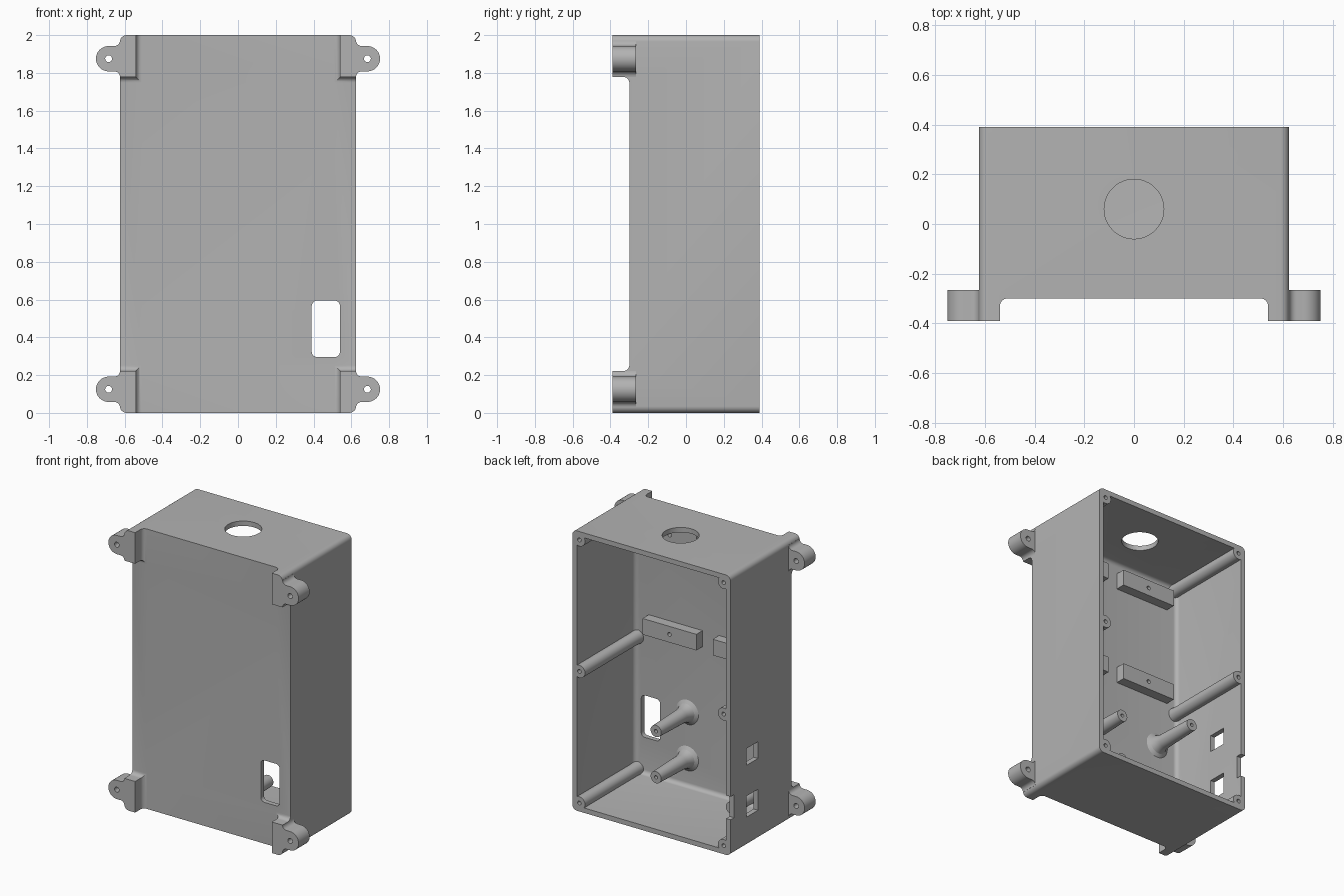
import bpy, bmesh, math
from mathutils import Matrix, Vector

if "Cube" in bpy.data.objects:
    bpy.data.objects.remove(bpy.data.objects["Cube"], do_unlink=True)

GREY = (0.45, 0.45, 0.45, 1)
grey = bpy.data.materials.new("plain_grey")
grey.use_nodes = True
grey.diffuse_color = GREY
grey.node_tree.nodes["Principled BSDF"].inputs["Base Color"].default_value = GREY

FRONT, BACK, WALL = -0.30, 0.39, 0.035
INNER = FRONT + WALL
parts = []


def finish(name, bm, cutter=False):
    bmesh.ops.recalc_face_normals(bm, faces=bm.faces)
    mesh = bpy.data.meshes.new(name)
    bm.to_mesh(mesh)
    bm.free()
    mesh.materials.append(grey)
    ob = bpy.data.objects.new(name, mesh)
    bpy.context.collection.objects.link(ob)
    ob.hide_render = cutter
    if not cutter:
        parts.append(ob)
    return ob


def box(name, lo, hi, radius=0, along_y=False, cutter=False):
    """Box between two corners; rounds every edge, or only those along y."""
    lo, hi = Vector(lo), Vector(hi)
    bm = bmesh.new()
    bmesh.ops.create_cube(bm, size=1)
    bmesh.ops.scale(bm, vec=hi - lo, verts=bm.verts)
    bmesh.ops.translate(bm, vec=(lo + hi) / 2, verts=bm.verts)
    if radius:
        edges = [e for e in bm.edges if not along_y
                 or abs(e.verts[0].co.y - e.verts[1].co.y) > 1e-4]
        bmesh.ops.bevel(bm, geom=edges, offset=radius, segments=6,
                        profile=0.5, affect='EDGES')
    return finish(name, bm, cutter)


def rod(name, center, radius, depth, axis):
    """Cylinder used for drilling."""
    bm = bmesh.new()
    bmesh.ops.create_cone(bm, cap_ends=True, segments=48, radius1=radius,
                          radius2=radius, depth=depth)
    if axis == 'Y':
        bmesh.ops.rotate(bm, matrix=Matrix.Rotation(math.pi / 2, 3, 'X'), verts=bm.verts)
    bmesh.ops.translate(bm, vec=center, verts=bm.verts)
    return finish(name, bm, True)


def lathe(name, x, z, profile):
    """Turn a (radius, y) profile about an axis parallel to y."""
    bm = bmesh.new()
    verts = [bm.verts.new((x + r, y, z)) for r, y in profile]
    edges = [bm.edges.new(pair) for pair in zip(verts, verts[1:])]
    bmesh.ops.spin(bm, geom=verts + edges, cent=(x, 0, z), axis=(0, 1, 0),
                   angle=math.tau, steps=32)
    bmesh.ops.remove_doubles(bm, verts=bm.verts, dist=1e-5)
    return finish(name, bm)


def cut(ob, *cutters):
    for c in cutters:
        mod = ob.modifiers.new("cut", 'BOOLEAN')
        mod.operation, mod.solver, mod.object = 'DIFFERENCE', 'EXACT', c
        with bpy.context.temp_override(object=ob, active_object=ob):
            bpy.ops.object.modifier_apply(modifier=mod.name)
        bpy.data.objects.remove(c, do_unlink=True)


# Enclosure: rounded body, relieved front leaving corner pads, open back
case = box("enclosure", (-0.625, -BACK, 0), (0.625, BACK, 2), 0.035, True)
cut(case,
    box("front_relief_tall", (-0.54, -1, -1), (0.54, FRONT, 3), 0.03, cutter=True),
    box("front_relief_wide", (-1, -1, 0.222), (1, FRONT, 1.778), 0.03, cutter=True),
    box("cavity", (-0.625 + WALL, INNER, WALL), (0.625 - WALL, 1, 2 - WALL), 0.03, cutter=True),
    rod("top_hole", (0, 0.06, 2), 0.12, 0.2, 'Z'),
    box("front_window", (0.39, -0.5, 0.295), (0.54, -0.2, 0.595), 0.03, True, True),
    box("upper_port", (-0.7, 0.08, 0.58), (-0.5, 0.21, 0.70), cutter=True),
    box("lower_port", (-0.7, 0.08, 0.21), (-0.5, 0.21, 0.36), cutter=True),
    box("rim_notch", (-0.7, 0.35, 0.26), (-0.58, 0.5, 0.425), cutter=True))


# Mounting lugs: rounded ear with flared neck, drilled
def arc(cx, cz, r, start, end, steps):
    return [(cx + r * math.cos(math.radians(start + (end - start) * i / steps)),
             cz + r * math.sin(math.radians(start + (end - start) * i / steps)))
            for i in range(steps + 1)]


ear = ([(0.59, 0.095)] + arc(0.655, 0.097, 0.03, 180, 270, 6)
       + arc(0.685, 0, 0.067, 90, -90, 24)
       + arc(0.655, -0.097, 0.03, 90, 180, 6) + [(0.59, -0.095)])
for side, sx in (("left", 1), ("right", -1)):
    for level, cz in (("upper", 1.875), ("lower", 0.125)):
        bm = bmesh.new()
        face = bm.faces.new([bm.verts.new((sx * x, -BACK, cz + z)) for x, z in ear])
        ext = bmesh.ops.extrude_face_region(bm, geom=[face])
        bmesh.ops.translate(bm, vec=(0, 0.125, 0),
                            verts=[g for g in ext["geom"] if isinstance(g, bmesh.types.BMVert)])
        lug = finish(f"{level}_{side}_lug", bm)
        cut(lug, rod("lug_hole", (sx * 0.685, -0.3, cz), 0.018, 0.4, 'Y'))

    # Lid screw posts along the side walls
    for level, z in (("lower", 0.06), ("middle", 1.0), ("upper", 1.94)):
        lathe(f"{level}_{side}_screw_post", sx * 0.57, z,
              [(0, 0.2), (0.014, 0.2), (0.014, BACK), (0.045, BACK),
               (0.045, INNER + 0.05), (0.05, INNER - 0.01), (0, INNER - 0.01)])

    # Blocks on the inside of the front wall
    x0, x1 = (0.055, 0.48) if sx > 0 else (-0.505, -0.075)
    for level, z in (("lower", 1.065), ("upper", 1.775)):
        block = box(f"{level}_{side}_block", (x0, INNER - 0.01, z), (x1, -0.195, z + 0.115))
        cut(block, rod("block_hole", ((x0 + x1) / 2, -0.2, z + 0.057), 0.014, 0.1, 'Y'))

# Circuit board standoffs with flared feet
for i, (x, z) in enumerate([(0.175, 0.565), (0.175, 0.235), (-0.42, 0.715), (-0.42, 0.175)]):
    lathe(f"board_standoff_{i + 1}", x, z,
          [(0, 0), (0.012, 0), (0.012, 0.09), (0.042, 0.09), (0.05, -0.19),
           (0.055, -0.225), (0.066, -0.25), (0.088, INNER), (0.088, INNER - 0.01),
           (0, INNER - 0.01)])

# Smooth rounded surfaces, keep edges crisp
bpy.ops.object.select_all(action='DESELECT')
for ob in parts:
    ob.select_set(True)
bpy.context.view_layer.objects.active = case
bpy.ops.object.shade_smooth_by_angle(angle=math.radians(30))
